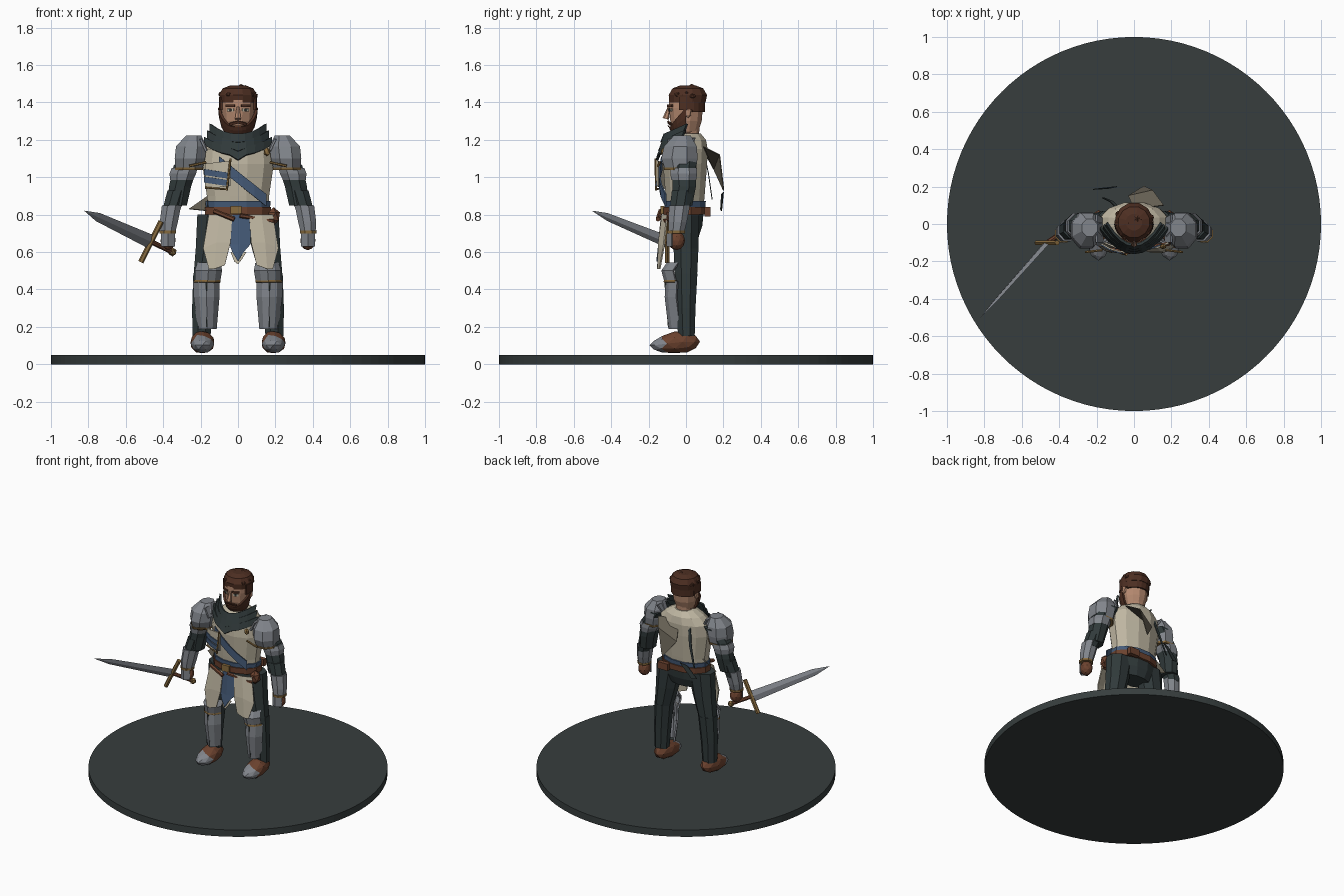
import bpy, bmesh, math, random
from mathutils import Vector, Matrix

if "Cube" in bpy.data.objects:
    bpy.data.objects.remove(bpy.data.objects["Cube"])

random.seed(4)
COLOURS = {
    "charcoal": (0.038, 0.048, 0.048), "cream": (0.52, 0.47, 0.36), "steel": (0.22, 0.235, 0.26),
    "skin": (0.46, 0.25, 0.16), "hair_brown": (0.075, 0.028, 0.016), "leather": (0.15, 0.055, 0.028),
    "gold": (0.25, 0.15, 0.05), "blue": (0.06, 0.105, 0.19), "dark_cloth": (0.03, 0.042, 0.043),
    "olive": (0.13, 0.115, 0.085)}
MATS = {}
for key, c in COLOURS.items():
    MATS[key] = bpy.data.materials.new(key)
    MATS[key].diffuse_color = (*c, 1)


def finish(name, bm, *mats):
    bmesh.ops.recalc_face_normals(bm, faces=bm.faces)
    me = bpy.data.meshes.new(name)
    bm.to_mesh(me)
    bm.free()
    ob = bpy.data.objects.new(name, me)
    bpy.context.collection.objects.link(ob)
    for m in mats:
        me.materials.append(MATS[m])
    return ob


def loft(name, rings, mat, n=8):
    """Closed body through horizontal rings (x, y, z, rx, ry)."""
    bm = bmesh.new()
    loops = []
    for x, y, z, rx, ry in rings:
        ang = [math.tau * (i + 0.5) / n for i in range(n)]
        loops.append([bm.verts.new((x + rx * math.cos(a), y + ry * math.sin(a), z)) for a in ang])
    for lo, hi in zip(loops, loops[1:]):
        for i in range(n):
            j = (i + 1) % n
            bm.faces.new((lo[i], lo[j], hi[j], hi[i]))
    bm.faces.new(loops[0])
    bm.faces.new(loops[-1])
    return finish(name, bm, mat)


def panel(name, rows, mat, thick=0.008):
    """Thin plate or cloth from a grid of points."""
    bm = bmesh.new()
    g = [[bm.verts.new(p) for p in r] for r in rows]
    for a, b in zip(g, g[1:]):
        for i in range(len(a) - 1):
            bm.faces.new((a[i], a[i + 1], b[i + 1], b[i]))
    ob = finish(name, bm, mat)
    mod = ob.modifiers.new("thickness", 'SOLIDIFY')
    mod.thickness, mod.offset = thick, 0
    return ob


def tube(name, a, b, r1, r2, mat, n=8):
    a, b = Vector(a), Vector(b)
    bm = bmesh.new()
    m = Matrix.Translation((a + b) / 2) @ (b - a).to_track_quat('Z', 'Y').to_matrix().to_4x4()
    bmesh.ops.create_cone(bm, cap_ends=True, segments=n, radius1=r1, radius2=r2,
                          depth=(b - a).length, matrix=m)
    return finish(name, bm, mat)


def ball(name, loc, size, mat, sub=2):
    bm = bmesh.new()
    bmesh.ops.create_icosphere(bm, subdivisions=sub, radius=1,
                               matrix=Matrix.Translation(loc) @ Matrix.Diagonal((*size, 1)))
    return finish(name, bm, mat)


def box(name, loc, size, mat):
    bm = bmesh.new()
    bmesh.ops.create_cube(bm, size=1, matrix=Matrix.Translation(loc) @ Matrix.Diagonal((*size, 1)))
    return finish(name, bm, mat)


def chest(x, z, off=0.0):
    """Point on the front of the torso."""
    return (x, -0.012 - 0.118 * math.sqrt(max(0, 1 - (x / 0.215) ** 2)) - off, z)


# Round base
bm = bmesh.new()
bmesh.ops.create_cone(bm, cap_ends=True, segments=96, radius1=1, radius2=1, depth=0.05,
                      matrix=Matrix.Translation((0, 0, 0.025)))
finish("base", bm, "charcoal")

# Torso, hips, belts
loft("pelvis", [(0, 0, .68, .12, .07), (0, 0, .74, .165, .09), (0, 0, .83, .17, .1)], "dark_cloth", 12)
loft("torso", [(0, -.005, .82, .168, .1), (0, -.005, .9, .172, .108), (0, -.005, 1.07, .198, .122),
               (0, 0, 1.15, .19, .12), (0, .01, 1.2, .14, .1), (0, .01, 1.235, .075, .07)], "cream", 12)
loft("waist_sash", [(0, -.005, .84, .178, .112), (0, -.005, .872, .18, .115)], "blue", 12)
loft("belt", [(0, -.005, .8, .182, .118), (0, -.005, .842, .184, .12)], "leather", 12)
box("buckle", (-.01, -.125, .825), (.06, .02, .045), "gold")
tube("hanging_strap", (.01, -.138, .795), (.19, -.105, .765), .012, .012, "leather", 6)
tube("dagger_handle", (-.13, -.135, .82), (-.02, -.15, .775), .013, .013, "leather", 6)
ball("pouch", (.19, -.07, .79), (.038, .04, .05), "leather", 1)
box("rear_pouch", (.1, .115, .815), (.08, .03, .05), "leather")

# Tabard front hangings
for s, side in ((-1, "right"), (1, "left")):
    c = .015
    panel(f"{side}_tabard_panel",
          [[(c + s * .045, -.13, .8), (c + s * .11, -.125, .8), (c + s * .17, -.1, .8)],
           [(c + s * .055, -.145, .65), (c + s * .13, -.145, .65), (c + s * .2, -.12, .62)],
           [(c + s * .085, -.15, .53), (c + s * .14, -.15, .51), (c + s * .17, -.14, .51)]], "cream")
panel("centre_tabard", [[(-.05, -.125, .8), (.01, -.13, .8), (.07, -.125, .8)],
                        [(-.045, -.135, .64), (.01, -.145, .64), (.065, -.135, .64)],
                        [(-.03, -.145, .6), (0, -.155, .55), (.03, -.145, .6)]], "blue")
panel("tabard_tip", [[(-.04, -.138, .6), (0, -.14, .6), (.045, -.138, .6)],
                     [(-.02, -.145, .55), (0, -.148, .535), (.02, -.145, .56)]], "cream", .005)

# Chest sash, patch plate and gold edging
panel("chest_sash", [[chest(-.1 + .25 * t, 1.11 - .2 * t + d, .012) for t in (0, .25, .5, .75, 1)]
                     for d in (0, -.065)], "blue")
panel("patch_plate", [[chest(x, z + .12 * (x + .11), .025) for x in (-.175, -.13, -.085, -.04)]
                      for z in (1.08, 1.02, .945)], "cream")
for i, z in enumerate((1.015, .975)):
    panel(f"patch_band_{i}", [[chest(x, z + d - .15 * (x + .11), .034) for x in (-.18, -.12, -.05)]
                              for d in (.018, -.014)], "blue", .006)
tube("patch_trim_side", chest(-.04, 1.1, .035), chest(-.06, .93, .035), .006, .006, "gold", 6)
tube("patch_trim_bottom", chest(-.175, .945, .035), chest(-.06, .935, .035), .005, .005, "gold", 6)
ball("shoulder_clasp", (.155, -.12, 1.135), (.02, .015, .024), "gold", 1)

# Layered collar
for i in range(3):
    w, drop, y = .178 - .016 * i, .035 * (2 - i), -.155 + .012 * i
    rows = []
    for dz, dy in ((0, 0), (.045, .018)):
        rows.append([(w * k / 4, y + dy + .12 * (k / 4) ** 2, 1.185 - drop + dz + .055 * (k / 4) ** 2
                      - .012 * (2 - i) * (k == 0)) for k in range(-4, 5)])
    panel(f"collar_layer_{i}", rows, "dark_cloth", .014)

# Ragged cloth behind the back
panel("cape_shard", [[(.16, .1, 1.16), (.0, .08, 1.17)], [(.1, .18, 1.12), (-.03, .15, 1.04)],
                     [(.06, .2, .95), (.05, .2, .93)]], "olive", .005)
panel("cape_strip", [[(-.1, .09, 1.16), (-.08, .09, 1.16)], [(-.13, .12, 1.02), (-.11, .12, 1.02)],
                     [(-.17, .14, .88), (-.16, .14, .88)]], "dark_cloth", .005)
panel("cape_scrap", [[(-.14, .19, .91), (-.09, .2, .92)], [(-.22, .185, .83), (-.18, .19, .82)]],
      "dark_cloth", .005)
panel("hip_cloth", [[(-.16, .03, .9), (-.16, -.05, .87)], [(-.26, .02, .83), (-.16, -.05, .82)]], "olive", .006)

for s, side in ((-1, "right"), (1, "left")):
    # Legs
    loft(f"{side}_thigh", [(s * .178, 0, .47, .065, .064), (s * .15, 0, .62, .082, .072),
                           (s * .125, 0, .8, .1, .075)], "dark_cloth")
    loft(f"{side}_shin", [(s * .195, .002, .15, .052, .048), (s * .19, 0, .3, .06, .055),
                          (s * .177, 0, .485, .067, .066)], "dark_cloth")
    # Boots with steel toe caps
    boot = ball(f"{side}_boot", (s * .19, -.06, .12), (.066, .135, .066), "leather")
    boot.data.materials.append(MATS["steel"])
    for v in boot.data.vertices:
        front = min(1, max(0, (-v.co.y - .02) / .15))
        v.co.z = max(.06, .06 + (v.co.z - .06) * (1 - .3 * front))
    for p in boot.data.polygons:
        p.material_index = int(p.center.y < -.11)
    # Greaves and knee plates
    def plate(name, levels, mat="steel", th=.012):
        panel(name, [[(s * cx - w, y + .05, z), (s * cx - w * .55, y + .008, z), (s * cx, y - .008, z),
                      (s * cx + w * .55, y + .008, z), (s * cx + w, y + .05, z)]
                     for cx, y, z, w in levels], mat, th)
    plate(f"{side}_greave", [(.17, -.095, .445, .066), (.168, -.1, .36, .064), (.165, -.08, .19, .046)])
    plate(f"{side}_knee_plate", [(.155, -.09, .54, .058), (.158, -.118, .5, .068), (.163, -.1, .435, .062)])
    plate(f"{side}_knee_trim", [(.164, -.104, .45, .066), (.164, -.106, .438, .066)], "gold")
    tube(f"{side}_greave_ridge", (s * .169, -.11, .44), (s * .166, -.092, .2), .006, .005, "charcoal", 6)
    # Arms
    loft(f"{side}_upper_arm", [(s * .325, -.02, .85, .056, .058), (s * .31, -.01, .95, .064, .068),
                               (s * .28, -.01, 1.06, .07, .07), (s * .22, 0, 1.15, .065, .065)], "dark_cloth")
    loft(f"{side}_arm_band", [(s * .302, -.012, .985, .066, .072), (s * .295, -.012, 1.02, .077, .078),
                              (s * .285, -.012, 1.05, .075, .075)], "steel")
    loft(f"{side}_elbow", [(s * .362, -.035, .81, .05, .054), (s * .345, -.03, .86, .054, .058),
                           (s * .325, -.02, .93, .056, .06)], "dark_cloth")
    loft(f"{side}_gauntlet", [(s * .375, -.052, .705, .043, .046), (s * .37, -.045, .76, .052, .054),
                              (s * .355, -.035, .85, .056, .06)], "steel")
    loft(f"{side}_cuff_trim", [(s * .376, -.052, .7, .048, .05), (s * .376, -.052, .715, .049, .051)], "gold")
    ball(f"{side}_hand", (s * .374, -.05, .662), (.042, .045, .052), "leather", 2)
    panel(f"{side}_hand_plate", [[(s * .374 - .036, -.075, z), (s * .374, -.1, z), (s * .374 + .036, -.075, z)]
                                 for z in (.7, .66, .63)], "steel")
    # Pauldrons
    loft(f"{side}_pauldron", [(s * .262, -.03, 1.045, .078, .09), (s * .257, -.035, 1.1, .088, .105),
                              (s * .25, -.03, 1.165, .088, .095), (s * .237, -.02, 1.222, .045, .05)], "steel")
    loft(f"{side}_pauldron_trim", [(s * .262, -.03, 1.038, .081, .093), (s * .262, -.03, 1.052, .083, .096)], "gold")
    panel(f"{side}_pauldron_ridge", [[(s * .17, -.1, 1.14), (s * .165, .03, 1.15)],
                                     [(s * .2, -.1, 1.205), (s * .2, .05, 1.21)]], "steel", .012)
    tube(f"{side}_pauldron_edge", (s * .17, -.14, 1.08), (s * .26, -.15, 1.06), .007, .007, "gold", 6)

# Sword
grip, tip = Vector((-.35, -.025, .6)), Vector((-.82, -.5, .82))
root = Vector((-.465, -.1, .655))
w = Vector((.11, 0, .22)).normalized()
t = (tip - root).cross(w).normalized()
bm = bmesh.new()
rings = []
for f, wide in ((0, .038), (.8, .024), (1, .001)):
    c = root.lerp(tip, f)
    rings.append([bm.verts.new(c + d) for d in (w * wide, t * wide * .25, -w * wide, -t * wide * .25)])
for a, b in zip(rings, rings[1:]):
    for i in range(4):
        f = bm.faces.new((a[i], a[(i + 1) % 4], b[(i + 1) % 4], b[i]))
        f.material_index = int(i in (1, 2))
bm.faces.new(rings[0])
bm.faces.new(rings[-1])
blade = finish("sword_blade", bm, "steel", "steel")
tube("sword_guard", root - w * .122, root + w * .122, .015, .015, "gold", 6)
tube("sword_grip", root, grip, .014, .014, "leather", 8)
ball("sword_pommel", grip, (.024, .024, .024), "gold", 1)

# Neck and head
loft("neck", [(0, .015, 1.18, .06, .055), (0, .02, 1.3, .055, .055)], "skin", 12)
HEAD = [(1.215, .04, .04), (1.245, .066, .068), (1.3, .084, .087), (1.37, .092, .093), (1.43, .09, .093), (1.475, .06, .06)]
loft("head", [(0, 0, z, rx, ry) for z, rx, ry in HEAD], "skin", 12)


def face(deg, z, off=.008):
    """Point on the head, angle measured from the front."""
    for (z0, x0, y0), (z1, x1, y1) in zip(HEAD, HEAD[1:]):
        if z0 <= z <= z1:
            k = (z - z0) / (z1 - z0)
            a = math.radians(deg)
            return ((x0 + (x1 - x0) * k + off) * math.sin(a), -(y0 + (y1 - y0) * k + off) * math.cos(a), z)


spans = range(-90, 91, 15)
panel("beard", [[face(d, 1.218 + (top - 1.218) * f) for d in spans
                 for top in [1.272 + .1 * max(0, (abs(d) - 25) / 65) ** 1.3]]
                for f in (0, .33, .66, 1)], "hair_brown", .014)
panel("moustache", [[face(d, z - .012 * abs(d) / 30, .01) for d in (-30, -15, 0, 15, 30)]
                    for z in (1.288, 1.302)], "hair_brown", .009)
panel("mouth", [[face(d, z, .017) for d in (-12, 0, 12)] for z in (1.268, 1.277)], "leather", .004)
tube("nose", (0, -.108, 1.312), (0, -.09, 1.375), .018, .008, "skin", 6)
for s, side in ((-1, "right"), (1, "left")):
    panel(f"{side}_eye", [[face(s * d, z, .003) for d in (14, 26, 38)] for z in (1.353, 1.368)], "cream", .005)
    panel(f"{side}_pupil", [[face(s * d, z, .006) for d in (22, 30)] for z in (1.353, 1.368)], "charcoal", .005)
    panel(f"{side}_brow", [[face(s * d, z, .006) for d in (10, 26, 42)] for z in (1.376, 1.388)], "hair_brown")
    ball(f"{side}_ear", (s * .094, .01, 1.345), (.012, .02, .03), "skin", 1)
    panel(f"{side}_side_hair", [[face(s * d, z, .006) for d in (68, 90, 115)] for z in (1.36, 1.43)], "hair_brown", .012)

# Hair
loft("hair_cap", [(0, .008, 1.4, .1, .1), (0, .01, 1.44, .103, .106), (0, .01, 1.475, .085, .085),
                  (0, .01, 1.49, .045, .045)], "hair_brown", 12)
panel("nape_hair", [[face(d, z, .005) for d in range(110, 251, 20)] for z in (1.35, 1.41)], "hair_brown", .012)
for i in range(44):
    a, r = i * 2.4, .093 * math.sqrt((i + .5) / 44)
    z = 1.482 - 5.5 * r * r + random.uniform(-.006, .006)
    q = random.uniform(.013, .021)
    ball(f"hair_curl_{i}", (r * math.cos(a), .01 + r * math.sin(a), z), (q, q, q * .8), "hair_brown", 1)

for m in bpy.data.materials:
    if m.users and not m.is_grease_pencil:
        m.use_nodes = True
        m.node_tree.nodes["Principled BSDF"].inputs["Base Color"].default_value = m.diffuse_color
